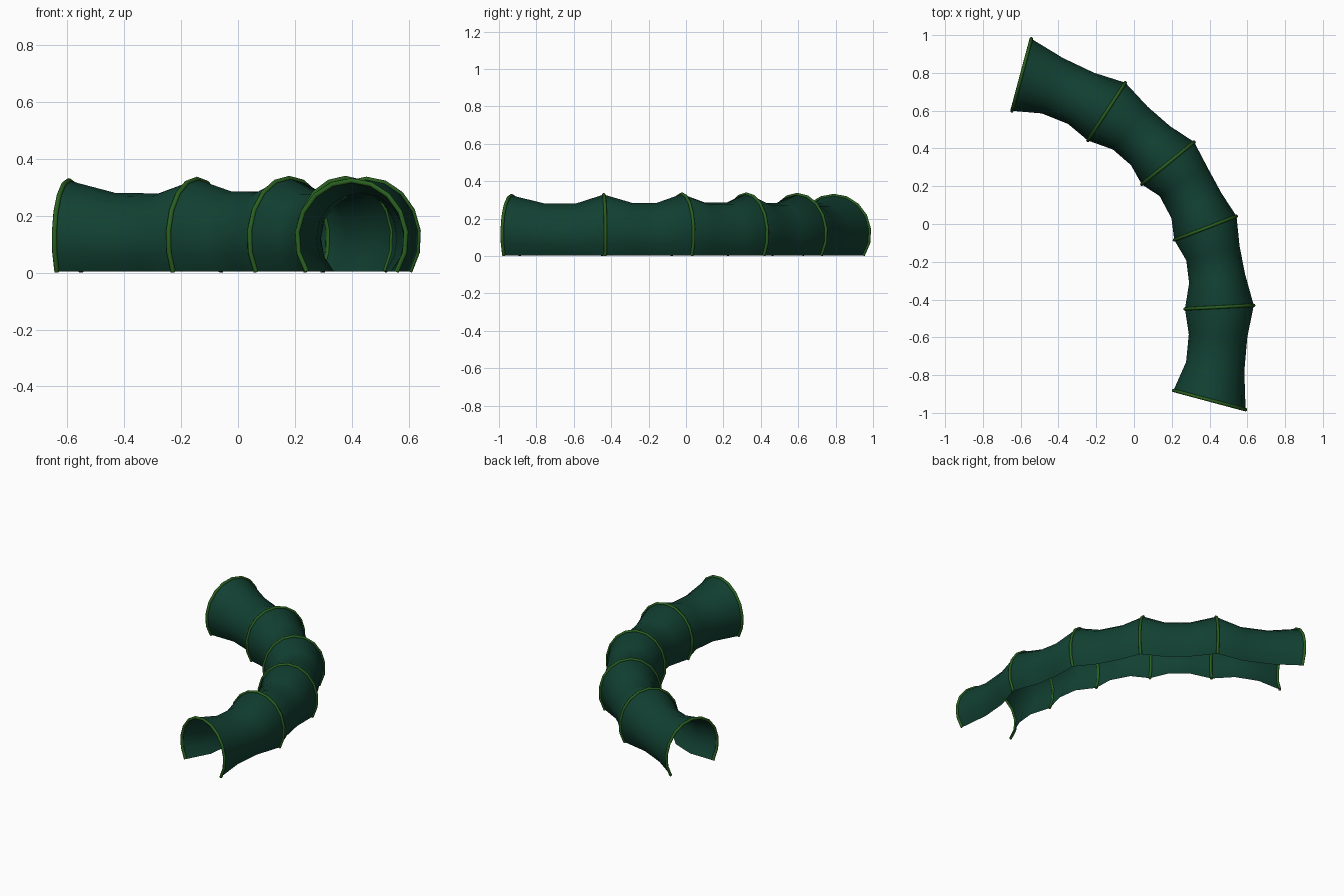
import bpy, bmesh, math
from mathutils import Vector

if "Cube" in bpy.data.objects:
    bpy.data.objects.remove(bpy.data.objects["Cube"])

def material(name, rgb):
    m = bpy.data.materials.new(name)
    m.diffuse_color = (*rgb, 1)
    m.use_nodes = True
    m.node_tree.nodes["Principled BSDF"].inputs["Base Color"].default_value = m.diffuse_color
    return m

fabric = material("dark green fabric", (0.006, 0.052, 0.032))
trim = material("leaf green trim", (0.022, 0.115, 0.014))

# Centre line of the tunnel: x, y, half width, half height of each ring.
# Every third ring carries a hoop; the heading turns 6 degrees per ring.
RINGS = [
    (-0.595, 0.790, 0.199, 0.204), (-0.432, 0.732, 0.157, 0.161), (-0.280, 0.665, 0.152, 0.159),
    (-0.145, 0.595, 0.184, 0.209), (-0.020, 0.508, 0.146, 0.165), (0.087, 0.415, 0.146, 0.165),
    (0.180, 0.322, 0.180, 0.212), (0.260, 0.228, 0.148, 0.167), (0.330, 0.098, 0.148, 0.167),
    (0.378, -0.022, 0.178, 0.212), (0.418, -0.155, 0.146, 0.165), (0.440, -0.290, 0.150, 0.165),
    (0.452, -0.440, 0.184, 0.209), (0.445, -0.592, 0.155, 0.160), (0.430, -0.755, 0.156, 0.161),
    (0.400, -0.932, 0.199, 0.204)]
SIDES = 12
CENTRE_Z = 0.12
TUBE = 0.009

def arch(k):
    """Points of the open arch at ring k, plus outward directions and heading."""
    x, y, w, h = RINGS[k]
    a = math.radians(-15 - 6 * k)
    along = Vector((math.cos(a), math.sin(a), 0))
    across = Vector((-along.y, along.x, 0))
    start = -math.asin((CENTRE_Z - 0.004) / h)
    pts, outs = [], []
    for i in range(SIDES + 1):
        t = start + (math.pi - 2 * start) * i / SIDES
        pts.append(Vector((x, y, CENTRE_Z)) + across * w * math.cos(t) + Vector((0, 0, h * math.sin(t))))
        outs.append((across * math.cos(t) + Vector((0, 0, math.sin(t)))).normalized())
    return pts, outs, along

def build(name, rows, mat, closed=False, caps=False):
    bm = bmesh.new()
    vr = [[bm.verts.new(p) for p in row] for row in rows]
    n = len(rows[0])
    for r0, r1 in zip(vr, vr[1:]):
        for i in range(n if closed else n - 1):
            j = (i + 1) % n
            bm.faces.new((r0[i], r1[i], r1[j], r0[j]))
    if caps:
        bm.faces.new(vr[0])
        bm.faces.new(vr[-1][::-1])
        bmesh.ops.recalc_face_normals(bm, faces=bm.faces)
    for f in bm.faces:
        f.smooth = len(f.verts) == 4
    # open sheets face outwards
    if not closed:
        bm.normal_update()
        if max(bm.faces, key=lambda f: f.calc_center_median().z).normal.z < 0:
            bmesh.ops.reverse_faces(bm, faces=bm.faces)
    me = bpy.data.meshes.new(name)
    bm.to_mesh(me)
    bm.free()
    me.materials.append(mat)
    bpy.context.collection.objects.link(bpy.data.objects.new(name, me))

# Fabric tunnel skin
build("tunnel_fabric", [arch(k)[0] for k in range(len(RINGS))], fabric)

# Round piping hoops at the ends and joints
for n, k in enumerate(range(0, len(RINGS), 3)):
    pts, outs, along = arch(k)
    rows = [[p + o * TUBE * math.cos(s * math.pi / 4) + along * TUBE * math.sin(s * math.pi / 4)
             for s in range(8)] for p, o in zip(pts, outs)]
    for row in rows:
        for p in row:
            p.z = max(p.z, 0)
    build(f"hoop_{n + 1}", rows, trim, closed=True, caps=True)
